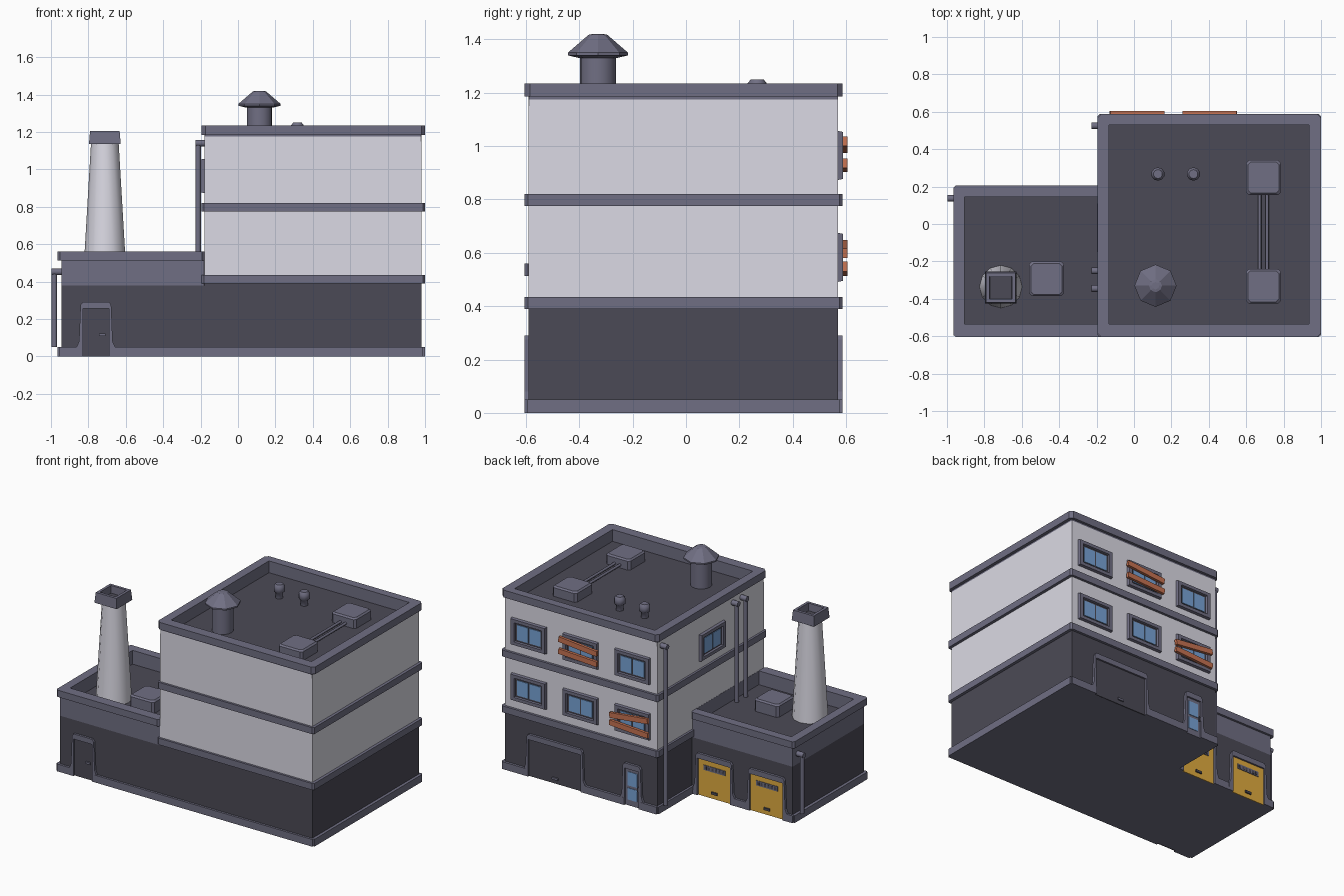
import bpy, bmesh, math
from mathutils import Vector

if "Cube" in bpy.data.objects:
    bpy.data.objects.remove(bpy.data.objects["Cube"])

def material(name, rgb):
    m = bpy.data.materials.new(name)
    m.diffuse_color = tuple(((c + .055) / 1.055) ** 2.4 for c in rgb) + (1,)
    m.use_nodes = True
    m.node_tree.nodes["Principled BSDF"].inputs["Base Color"].default_value = m.diffuse_color
    return m

TRIM = material("slate trim", (.44, .435, .515))
DARK = material("dark wall", (.295, .29, .335))
LIGHT = material("light wall", (.86, .855, .895))
YELLOW = material("yellow door", (.88, .675, .25))
GLASS = material("blue glass", (.47, .64, .84))
WOOD = material("orange plank", (.78, .45, .32))

def loft(name, loops, mat, closed=False, smooth=False):
    """Skin equal point loops; closed joins last to first, otherwise the ends are capped."""
    bm = bmesh.new()
    rows = [[bm.verts.new(p) for p in loop] for loop in loops]
    n = len(rows[0])
    pairs = list(zip(rows, rows[1:])) + ([(rows[-1], rows[0])] if closed else [])
    for a, b in pairs:
        for i in range(n):
            j = (i + 1) % n
            bm.faces.new((a[i], a[j], b[j], b[i]))
    if not closed:
        bm.faces.new(rows[0])
        bm.faces.new(rows[-1])
    bmesh.ops.recalc_face_normals(bm, faces=bm.faces)
    me = bpy.data.meshes.new(name)
    bm.to_mesh(me)
    bm.free()
    me.materials.append(mat)
    ob = bpy.data.objects.new(name, me)
    bpy.context.collection.objects.link(ob)
    if smooth:
        bpy.ops.object.select_all(action='DESELECT')
        ob.select_set(True)
        bpy.context.view_layer.objects.active = ob
        bpy.ops.object.shade_smooth_by_angle(angle=math.radians(50))
    return ob

def outline(r, z, c=0.0):
    """Rectangle (x0, x1, y0, y1) at height z with chamfered corners."""
    x0, x1, y0, y1 = r
    if c == 0:
        return [(x0, y0, z), (x1, y0, z), (x1, y1, z), (x0, y1, z)]
    return [(x0 + c, y0, z), (x1 - c, y0, z), (x1, y0 + c, z), (x1, y1 - c, z),
            (x1 - c, y1, z), (x0 + c, y1, z), (x0, y1 - c, z), (x0, y0 + c, z)]

def block(name, r, z0, z1, mat, c=0.0):
    return loft(name, [outline(r, z0, c), outline(r, z1, c)], mat)

def ring(name, ro, ri, z0, z1, mat, c=.001):
    return loft(name, [outline(ro, z0, c), outline(ro, z1, c),
                       outline(ri, z1, .001), outline(ri, z0, .001)], mat, True)

def turned(name, x, y, profile, n, mat, smooth=False):
    """Lathe a (radius, z) profile with n sides."""
    return loft(name, [[(x + r * math.sin(2 * math.pi * i / n), y + r * math.cos(2 * math.pi * i / n), z)
                        for i in range(n)] for r, z in profile], mat, False, smooth)

def rod(name, p, q, r, mat, n=10):
    p, q = Vector(p), Vector(q)
    a = (q - p).normalized()
    u = a.orthogonal().normalized()
    v = a.cross(u)
    pts = [r * (math.cos(t) * u + math.sin(t) * v) for t in (2 * math.pi * i / n for i in range(n))]
    return loft(name, [[e + d for d in pts] for e in (p, q)], mat, False, True)

# wall mappings: u along the wall, d outwards, z up
WALLS = {"back": lambda u, d, z: (u, .57 + d, z), "annex": lambda u, d, z: (u, .19 + d, z),
         "front": lambda u, d, z: (u, -.588 - d, z), "left": lambda u, d, z: (-.18 - d, u, z)}

def prism(name, wall, pts, d0, d1, mat):
    f = WALLS[wall]
    return loft(name, [[f(u, d, z) for u, z in pts] for d in (d0, d1)], mat)

def plate(name, wall, u, z, w, h, d0, d1, mat, ang=0):
    c, s = math.cos(ang), math.sin(ang)
    pts = [(u + a * c - b * s, z + a * s + b * c)
           for a, b in ((-w/2, -h/2), (w/2, -h/2), (w/2, h/2), (-w/2, h/2))]
    return prism(name, wall, pts, d0, d1, mat)

# main building
WALL, BAND, INNER = (-.18, .98, -.59, .57), (-.195, 1, -.605, .587), (-.135, .935, -.535, .53)
block("ground_floor", WALL, .01, .4, DARK)
block("upper_floors", WALL, .4, 1.15, LIGHT)
block("main_roof", INNER, 1.14, 1.154, DARK)
ring("upper_wall_edge", WALL, (-.14, .94, -.54, .535), 1.15, 1.175, LIGHT)
ring("main_parapet_rim", BAND, INNER, 1.185, 1.235, TRIM, .02)
ring("main_parapet", WALL, INNER, 1.175, 1.187, TRIM)
ring("parapet_lining", (-.139, .939, -.539, .534), INNER, 1.145, 1.187, TRIM)
for z in (.39, .775):
    block("floor_band", BAND, z, z + .045, TRIM, .012)

# annex
AWALL, ABAND = (-.945, -.18, -.59, .19), (-.965, -.18, -.605, .205)
AINNER = (-.905, -.181, -.535, .145)
block("annex_walls", AWALL, .01, .38, DARK)
block("annex_roof", AINNER, .38, .465, DARK)
ring("annex_upper_band", AWALL, AINNER, .38, .515, TRIM)
ring("annex_parapet_rim", ABAND, AINNER, .513, .56, TRIM, .012)

# underside and plinth, interrupted at the doors
block("main_underside", WALL, 0, .01, TRIM)
block("annex_underside", AWALL, 0, .01, TRIM)
for x0, x1 in ((-.955, -.83), (-.69, .99)):
    block("front_plinth", (x0, x1, -.605, -.585), 0, .05, TRIM)
for x0, x1 in ((-.185, -.05), (.06, .393), (.793, .99)):
    block("back_plinth", (x0, x1, .565, .587), 0, .05, TRIM)
for x0, x1 in ((-.955, -.88), (-.63, -.48), (-.23, -.18)):
    block("annex_plinth", (x0, x1, .185, .205), 0, .05, TRIM)
block("right_plinth", (.975, 1, -.595, .577), 0, .05, TRIM)
block("left_plinth", (-.965, -.94, -.595, .195), 0, .05, TRIM)
block("inner_plinth", (-.195, -.175, .19, .577), 0, .05, TRIM)

# doors with flared frames
def door(name, wall, u, w, h, mat):
    half = [(w, 0), (w, h), (-w, h), (-w, 0)]
    outer = [(-w - .035, 0), (-w - .033, .05), (-w - .02, .08), (-w - .012, h + .02), (-w, h + .036),
             (w, h + .036), (w + .012, h + .02), (w + .02, .08), (w + .033, .05), (w + .035, 0)]
    prism(name + "_frame", wall, [(u + a, z) for a, z in outer + half], -.005, .0165, TRIM)
    plate(name + "_panel", wall, u, h / 2, 2 * w, h, -.005, .005, mat)

door("front_door", "front", -.76, .07, .255, DARK)
plate("front_handle", "front", -.725, .115, .035, .014, 0, .015, TRIM)
door("loading_door", "back", .593, .2, .255, DARK)
plate("loading_handle", "back", .593, .035, .045, .014, 0, .014, TRIM)
door("back_door", "back", .005, .055, .255, TRIM)
plate("door_glass_upper", "back", .005, .185, .075, .095, .003, .008, GLASS)
plate("door_glass_lower", "back", .005, .08, .075, .08, .003, .008, GLASS)
plate("back_handle", "back", -.043, .13, .01, .03, .003, .016, DARK)
for u in (-.355, -.755):
    door("garage_door", "annex", u, .125, .255, YELLOW)
    plate("garage_vent", "annex", u, .2, .165, .034, .003, .009, TRIM)
    for k in range(6):
        plate("vent_slot", "annex", u + (k - 2.5) * .026, .2, .016, .02, .008, .010, DARK)
    plate("garage_handle", "annex", u, .04, .045, .016, .003, .014, DARK)

# windows
def window(wall, u, z):
    f = WALLS[wall]
    loops = [[f(u + a * w, d, z + b * h) for a, b in ((-1, -1), (1, -1), (1, 1), (-1, 1))]
             for w, h, d in ((.135, .093, -.005), (.13, .088, .018), (.105, .066, .018), (.1, .062, -.005))]
    loft("window_frame", loops, TRIM, True)
    plate("window_sash", wall, u, z, .21, .13, -.005, .004, DARK)
    for s in (-1, 1):
        plate("window_pane", wall, u + s * .047, z, .084, .104, .003, .008, GLASS)

for u in (.005, .4, .795):
    for z in (.583, .965):
        window("back", u, z)
window("left", -.02, .965)

# boards over two windows
for u, z, a in ((.405, 1.005, .09), (.405, .928, .05), (.017, .615, -.11), (.017, .54, .06)):
    plate("board", "back", u, z, .292, .036, .016, .035, WOOD, a)

# drain pipes with elbows
def drain(x, y, z0, z1, wall_x):
    rod("drain_pipe", (x, y, z0), (x, y, z1), .0145, TRIM)
    rod("drain_elbow", (x - .015, y, z1), (wall_x, y, z1), .018, TRIM)

for y, z0 in ((-.25, .46), (-.345, .46), (.525, .05)):
    drain(-.213, y, z0, 1.14, -.17)
drain(-.982, .137, .05, .452, -.94)

# chimney: tapered shaft with an open square cap
turned("chimney_shaft", -.712, -.335, [(.114, .46), (.074, 1.14)], 12, LIGHT, True)
def square(h, z):
    return outline((-.712 - h, -.712 + h, -.34 - h, -.34 + h), z)
loft("chimney_cap", [square(.085, 1.135), square(.079, 1.205), square(.06, 1.205), square(.058, 1.15)], TRIM)
block("chimney_opening", (-.769, -.655, -.397, -.283), 1.145, 1.154, DARK)

# roof equipment
turned("vent_stack", .115, -.33, [(.068, 1.14), (.068, 1.34)], 16, TRIM, True)
turned("vent_hood", .115, -.33, [(.07, 1.33), (.113, 1.34), (.113, 1.35), (.035, 1.417), (.02, 1.42)], 8, TRIM)
for x in (.128, .318):
    turned("small_vent", x, .267, [(.024, 1.14), (.024, 1.19), (.036, 1.2), (.036, 1.235),
                                   (.024, 1.25)], 10, TRIM, True)
def unit(name, x, y, z0, z1):
    h = .093
    r, t = (x - h, x + h, y - h, y + h), (x - h + .01, x + h - .01, y - h + .01, y + h - .01)
    loft(name, [outline(r, z0, .015), outline(r, z1 - .01, .015), outline(t, z1, .015)], TRIM)
unit("roof_unit", .692, .248, 1.14, 1.224)
unit("roof_unit", .692, -.333, 1.14, 1.224)
unit("annex_roof_unit", -.468, -.293, .46, .55)
for x in (.672, .712):
    rod("roof_pipe", (x, -.25, 1.175), (x, .17, 1.175), .009, TRIM, 8)
